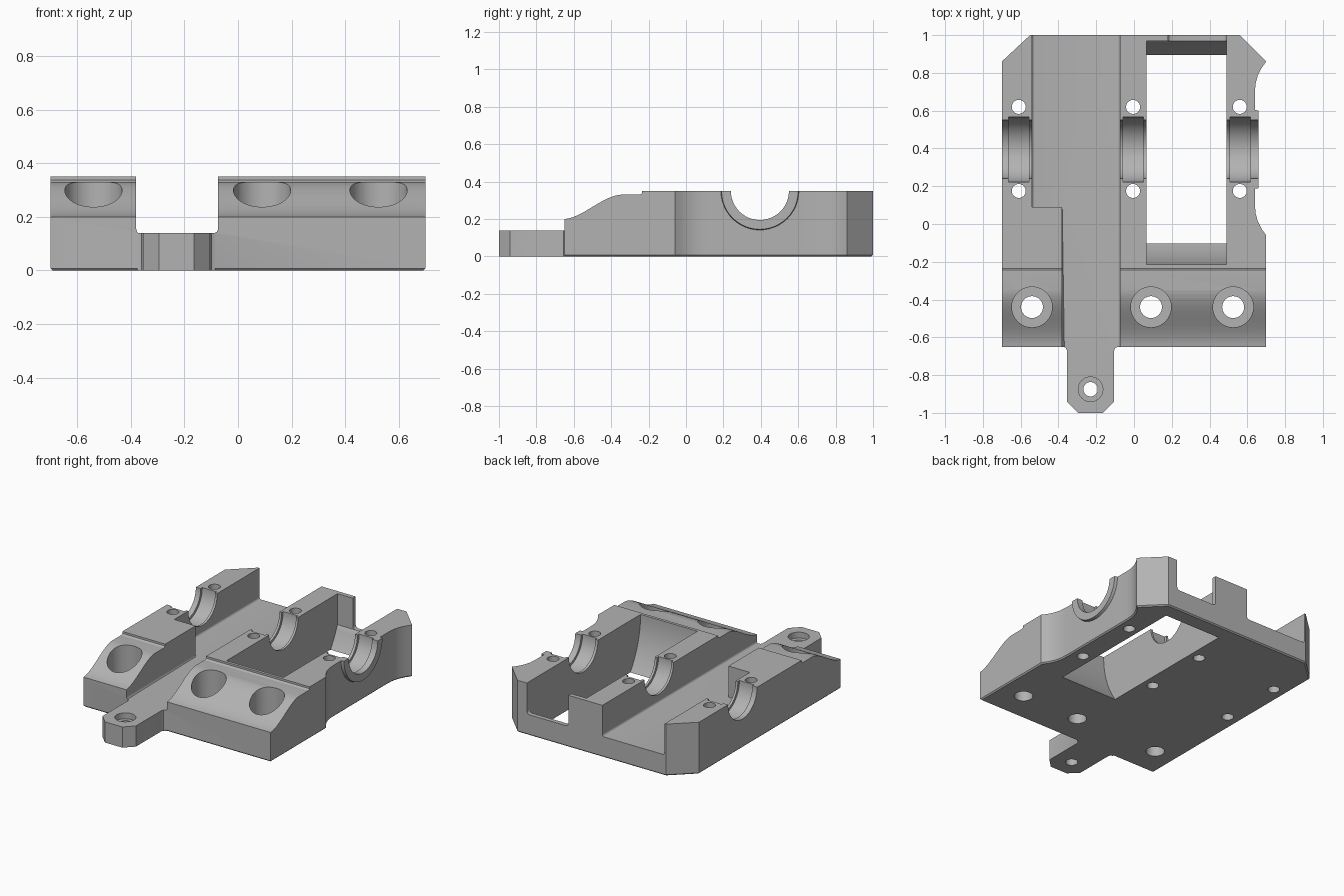
import bpy, bmesh
from math import pi, sin, cos, asin, sqrt, radians
from mathutils import Matrix

old = bpy.data.objects.get("Cube")
if old:
    bpy.data.objects.remove(old, do_unlink=True)

grey = bpy.data.materials.new("machined_grey")
grey.use_nodes = True
colour = (0.45, 0.45, 0.45, 1)
grey.diffuse_color = colour
grey.node_tree.nodes["Principled BSDF"].inputs["Base Color"].default_value = colour

H, FLOOR = 0.35, 0.14          # full height, channel floor
BY = 0.395                     # bearing axis: y position


def add(name, bm):
    bmesh.ops.recalc_face_normals(bm, faces=bm.faces)
    mesh = bpy.data.meshes.new(name)
    bm.to_mesh(mesh)
    bm.free()
    mesh.materials.append(grey)
    ob = bpy.data.objects.new(name, mesh)
    bpy.context.collection.objects.link(ob)
    return ob


def prism(name, pts, axis, a, b):
    """Extrude a profile: (x, y) along z, or (y, z) along x."""
    bm = bmesh.new()
    place = (lambda p: (p[0], p[1], a)) if axis == "z" else (lambda p: (a, p[0], p[1]))
    face = bm.faces.new([bm.verts.new(place(p)) for p in pts])
    ext = bmesh.ops.extrude_face_region(bm, geom=[face])
    shift = (0, 0, b - a) if axis == "z" else (b - a, 0, 0)
    bmesh.ops.translate(bm, vec=shift, verts=[v for v in ext["geom"] if isinstance(v, bmesh.types.BMVert)])
    return add(name, bm)


def box(name, x0, x1, y0, y1, z0, z1):
    return prism(name, [(x0, y0), (x1, y0), (x1, y1), (x0, y1)], "z", z0, z1)


def cylinder(name, axis, c, r, a, b, r2=None, seg=48):
    """c is (x, y) for a z axis, or (y, z) for an x axis."""
    bm = bmesh.new()
    bmesh.ops.create_cone(bm, cap_ends=True, segments=seg, radius1=r,
                          radius2=r if r2 is None else r2, depth=b - a)
    mid = (a + b) / 2
    if axis == "z":
        m = Matrix.Translation((c[0], c[1], mid))
    else:
        m = Matrix.Translation((mid, c[0], c[1])) @ Matrix.Rotation(pi / 2, 4, "Y")
    bmesh.ops.transform(bm, matrix=m, verts=bm.verts)
    return add(name, bm)


def bake(ob):
    mesh = bpy.data.meshes.new_from_object(ob.evaluated_get(bpy.context.evaluated_depsgraph_get()))
    ob.modifiers.clear()
    ob.data = mesh


def combine(ob, other, op):
    mod = ob.modifiers.new(op, "BOOLEAN")
    mod.operation, mod.object, mod.solver = op, other, "EXACT"
    bake(ob)
    bpy.data.objects.remove(other, do_unlink=True)


def bevel(ob, width, test, segments=4):
    """Bevel the edges whose two end points pass the test."""
    bm = bmesh.new()
    bm.from_mesh(ob.data)
    edges = [e for e in bm.edges if test(e.verts[0].co, e.verts[1].co)]
    bmesh.ops.bevel(bm, geom=edges, offset=width, segments=segments, profile=0.5, affect="EDGES")
    bm.to_mesh(ob.data)
    bm.free()


def upright(p, q):
    return abs(p.x - q.x) < 1e-4 and abs(p.y - q.y) < 1e-4


# Main block: plan outline with a scalloped left side, limited by the side profile
scallop = [(0.70, -0.06), (0.675, -0.025), (0.655, 0.015), (0.643, 0.06), (0.64, 0.11), (0.64, 0.17)]
mirrored = [(x, 2 * BY - y + 0.01) for x, y in reversed(scallop)]
outline = [(-0.70, -0.65), (0.70, -0.65)] + scallop + mirrored + [(0.56, 1), (-0.55, 1), (-0.70, 0.86)]
body = prism("base_block", outline, "z", 0, H)
bevel(body, 0.008, lambda p, q: p.z < 0.001 and q.z < 0.001, 1)

steps = 14
slope = []
for i in range(steps + 1):
    t = i / steps
    slope.append((-0.65 + 0.30 * t, 0.20 + 0.13 * (t * t * (3 - 2 * t) * 0.8 + t * 0.2)))
side = [(-0.8, -0.1), (-0.8, 0.19), (-0.66, 0.197)] + slope + [
    (-0.25, 0.33), (-0.235, 0.337), (-0.232, H + 0.1), (1.2, H + 0.1), (1.2, -0.1)]
combine(body, prism("side_profile", side, "x", -1, 1), "INTERSECT")

# Round boss around the outer bearing seat
boss = cylinder("bearing_boss", "x", (BY, H), 0.225, 0.55, 0.66, 0.205)
combine(boss, box("boss_trim", 0, 1, 0, 1, H, 1), "DIFFERENCE")
combine(body, boss, "UNION")

# Front tab with chamfered end and a small flare at its root
c = 0.06
tab = [(-0.355, -1 + c), (-0.355 + c, -1), (-0.105 - c, -1), (-0.105, -1 + c),
       (-0.105, -0.67), (-0.099, -0.656), (-0.085, -0.65), (-0.085, -0.60),
       (-0.375, -0.60), (-0.375, -0.65), (-0.361, -0.656), (-0.355, -0.67)]
combine(body, prism("front_tab", tab, "z", 0, FLOOR), "UNION")

# Stepped channel running front to back, rounded where walls meet floor
channel = prism("channel", [(-0.38, -0.9), (-0.075, -0.9), (-0.075, 1.2), (-0.54, 1.2),
                            (-0.54, 0.09), (-0.38, 0.09)], "z", FLOOR, 0.6)
bevel(channel, 0.015, lambda p, q: abs(p.z - FLOOR) < 1e-4 and abs(q.z - FLOOR) < 1e-4
      and abs(p.x - q.x) < 1e-4)
combine(body, channel, "DIFFERENCE")

# Window with curved ends, and the opening through the back wall
R = 0.61
a0 = asin((H + 0.05) / R)
arc = []
for i in range(17):
    a = a0 * i / 16
    arc.append((R * cos(a), H - R * sin(a)))
window_profile = ([(BY - R, 0.6)] + [(BY - y, z) for y, z in arc]
                  + [(min(BY + y, 0.97), z) for y, z in reversed(arc)
                     if BY + y < 0.97] + [(0.97, FLOOR), (0.97, 0.6)])
combine(body, prism("window", window_profile, "x", 0.065, 0.49), "DIFFERENCE")
notch = box("back_notch", 0.18, 0.49, 0.94, 1.2, FLOOR, 0.6)
bevel(notch, 0.02, lambda p, q: abs(p.z - FLOOR) < 1e-4 and abs(q.z - FLOOR) < 1e-4
      and abs(p.x - q.x) < 1e-4)
combine(body, notch, "DIFFERENCE")

# Bearing seats: plain bore with a wider groove in each wall, and clamp screw holes
walls = [(-0.75, -0.535, -0.61), (-0.08, 0.07, -0.005), (0.485, 0.75, 0.56)]
for x0, x1, hx in walls:
    combine(body, cylinder("bore", "x", (BY, H), 0.155, x0, x1, seg=64), "DIFFERENCE")
    mid = hx if hx < 0.5 else 0.563
    combine(body, cylinder("groove", "x", (BY, H), 0.172, mid - 0.054, mid + 0.054, seg=64), "DIFFERENCE")
    for hy in (0.62, 0.175):
        combine(body, cylinder("clamp_hole", "z", (hx, hy), 0.037, -0.1, 0.6, seg=32), "DIFFERENCE")

# Counterbored mounting holes through the sloped front and the tab
for x, y, r_head, r_hole, z in [(-0.54, -0.44, 0.107, 0.058, FLOOR), (0.09, -0.44, 0.107, 0.058, FLOOR),
                                (0.525, -0.44, 0.107, 0.058, FLOOR), (-0.23, -0.875, 0.065, 0.038, 0.10)]:
    combine(body, cylinder("counterbore", "z", (x, y), r_head, z, 0.6), "DIFFERENCE")
    combine(body, cylinder("mounting_hole", "z", (x, y), r_hole, -0.1, 0.3, seg=32), "DIFFERENCE")

# Smooth curved faces, keep machined edges crisp
bpy.ops.object.select_all(action="DESELECT")
bpy.context.view_layer.objects.active = body
body.select_set(True)
bpy.ops.object.shade_smooth_by_angle(angle=radians(25))
